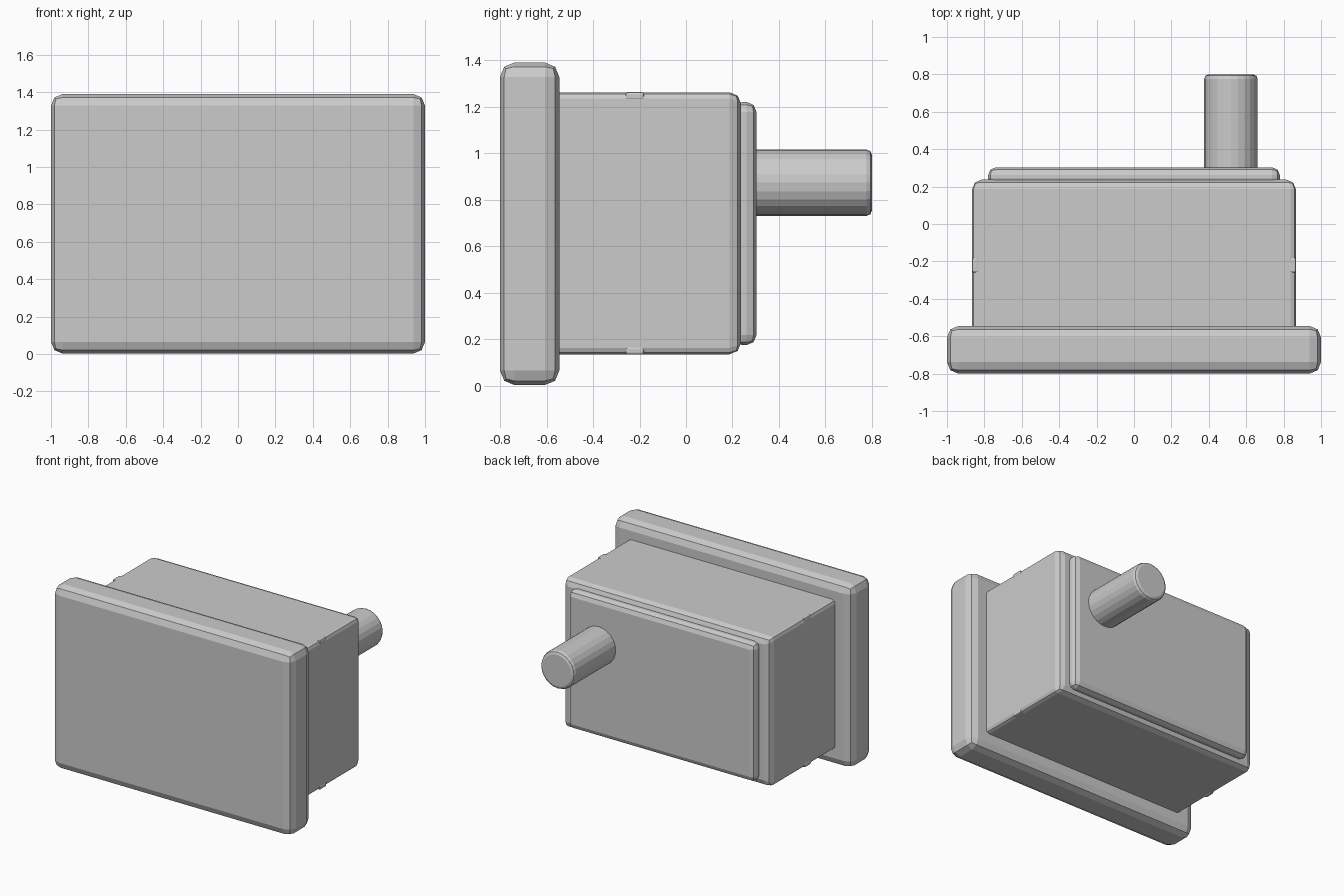
import bpy, math

if "Cube" in bpy.data.objects:
    bpy.data.objects.remove(bpy.data.objects["Cube"])


def finish(ob, width, segments=2, method='ANGLE'):
    m = ob.modifiers.new("rounded_edges", 'BEVEL')
    m.width = width
    m.segments = segments
    m.limit_method = method
    m.angle_limit = math.radians(40)
    return ob


def box(name, x0, x1, y0, y1, z0, z1):
    bpy.ops.mesh.primitive_cube_add(size=1)
    ob = bpy.context.object
    ob.name = name
    centre = ((x0 + x1) / 2, (y0 + y1) / 2, (z0 + z1) / 2)
    size = (x1 - x0, y1 - y0, z1 - z0)
    for v in ob.data.vertices:
        v.co = [c + s * p for c, s, p in zip(centre, size, v.co)]
    return ob


# thick front plate
finish(box("front_plate", -1, 1, -0.8, -0.545, 0.003, 1.39), 0.062)

# housing: rounder at the back rim, tighter along the long edges
body = box("housing", -0.865, 0.865, -0.56, 0.237, 0.135, 1.262)
weights = body.data.attributes.new("bevel_weight_edge", 'FLOAT', 'EDGE')
for e in body.data.edges:
    ys = [body.data.vertices[i].co.y for i in e.vertices]
    weights.data[e.index].value = 1.0 if min(ys) > 0 else (0.55 if max(ys) > 0 else 0.0)
finish(body, 0.05, 2, 'WEIGHT')

# raised back panel
finish(box("back_panel", -0.78, 0.78, 0.2, 0.303, 0.175, 1.22), 0.042)

# small clips on the four long edges of the housing
for sx in (-1, 1):
    for sz in (-1, 1):
        xs = sorted((sx * 0.83, sx * 0.867))
        zs = sorted((0.6985 + sz * 0.53, 0.6985 + sz * 0.565))
        finish(box("corner_clip", *xs, -0.26, -0.18, *zs), 0.01)

# cable stub at the back
bpy.ops.mesh.primitive_cylinder_add(vertices=24, radius=0.143, depth=0.52,
                                    location=(0.518, 0.54, 0.873),
                                    rotation=(math.pi / 2, 0, 0))
bpy.context.object.name = "cable_stub"
finish(bpy.context.object, 0.024)
